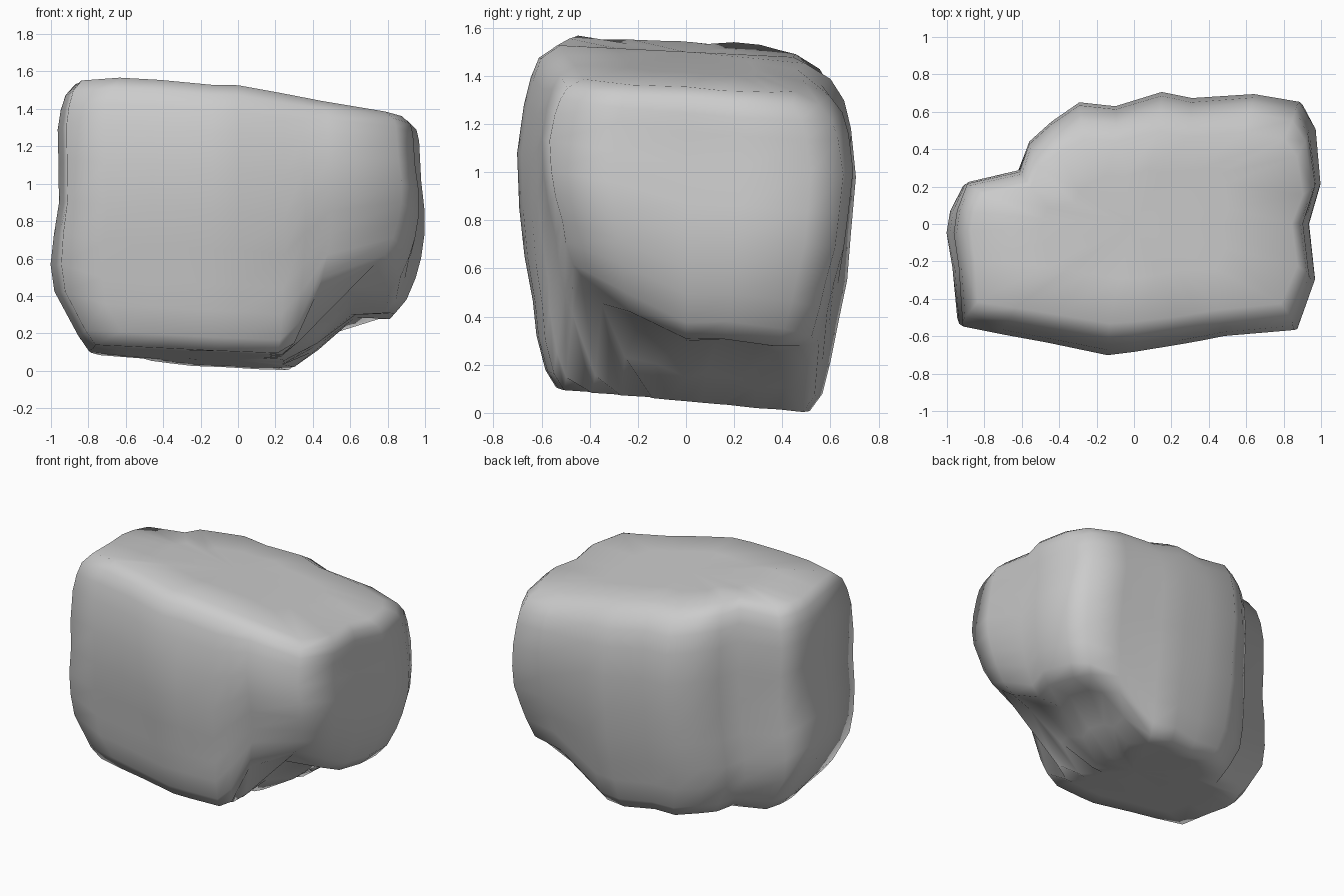
import bpy, bmesh
from mathutils import Vector, noise

cube = bpy.data.objects.get("Cube")
if cube:
    bpy.data.objects.remove(cube, do_unlink=True)

# Plan outline of the boulder, with its chipped back corner
OUTLINE = [(1, .22), (.97, .52), (.9, .66), (.65, .7), (.32, .67), (.15, .71),
           (-.1, .63), (-.3, .65), (-.46, .54), (-.58, .44), (-.63, .29),
           (-.92, .23), (-.98, .08), (-1, -.05), (-.97, -.25), (-.95, -.55),
           (-.72, -.59), (-.48, -.63), (-.15, -.7), (0, -.69), (.25, -.65),
           (.36, -.63), (.5, -.6), (.87, -.56), (.97, -.3), (.94, 0)]

# Section rings: fraction of local height, then reach to left, right, front, back
RINGS = [(0, .25, .25, .25, .25), (0, .42, .45, .45, .42), (0, .6, .65, .62, .58),
         (0, .8, .84, .78, .72), (.05, .86, .9, .84, .79), (.15, .98, .95, .89, .84),
         (.25, 1, .98, .91, .88), (.38, .985, 1, .96, .94), (.52, .96, 1, .99, .97),
         (.68, .965, .98, 1, 1), (.82, .97, .97, .96, .97), (.9, .955, .965, .92, .93),
         (.96, .93, .95, .87, .85), (1, .88, .9, .76, .7), (1, .5, .5, .42, .4)]

# Height of the underside and of the top along x
UNDER = [(-1, .2), (-.85, .06), (-.2, .02), (.32, 0), (.5, .18), (.68, .3),
         (.8, .26), (1, .34)]
CROWN = [(-1, 1.52), (-.85, 1.53), (-.55, 1.55), (-.35, 1.52), (-.12, 1.5),
         (0, 1.5), (.5, 1.41), (1, 1.33)]


def lerp_table(table, x):
    x = max(table[0][0], min(table[-1][0], x))
    for (x0, z0), (x1, z1) in zip(table, table[1:]):
        if x <= x1:
            return z0 + (z1 - z0) * (x - x0) / (x1 - x0)


def clamp(v):
    return max(0, min(1, v))


def surface_point(x, y, h):
    low = lerp_table(UNDER, x) + .09 * clamp(.5 - y)
    # Undercut front corner, stepping up steeply from the foot
    low += .23 * clamp((x - .27) / .13) * clamp((-y - .08) / .4)
    high = lerp_table(CROWN, x) - .05 * y
    p = Vector((x, y, low + (high - low) * h))
    # Stretched noise gives soft vertical furrows
    furrow = noise.noise_vector(Vector((x * 4, y * 4, p.z * 1.5))) * .012
    return p + Vector((furrow.x, furrow.y, 0))


def ring_point(x, y, ring):
    h, left, right, front, back = ring
    return surface_point(x * (right if x > 0 else left),
                         y * (back if y > 0 else front), h)


bm = bmesh.new()
loops = [[bm.verts.new(ring_point(x, y, ring)) for x, y in OUTLINE]
         for ring in RINGS]
n = len(OUTLINE)
for a, b in zip(loops, loops[1:]):
    for i in range(n):
        j = (i + 1) % n
        bm.faces.new((a[i], a[j], b[j], b[i]))

# Close the underside and the top
for loop, h in ((loops[0], 0), (loops[-1], 1)):
    centre = bm.verts.new(surface_point(0, 0, h))
    for i in range(n):
        bm.faces.new((loop[i], loop[(i + 1) % n], centre))
bmesh.ops.recalc_face_normals(bm, faces=bm.faces[:])

mesh = bpy.data.meshes.new("boulder")
bm.to_mesh(mesh)
bm.free()
for poly in mesh.polygons:
    poly.use_smooth = True
boulder = bpy.data.objects.new("boulder", mesh)
bpy.context.collection.objects.link(boulder)

# Plain grey stone
stone = bpy.data.materials.new("grey stone")
stone.use_nodes = True
grey = (.6, .6, .6, 1)
stone.diffuse_color = grey
shader = stone.node_tree.nodes["Principled BSDF"]
shader.inputs["Base Color"].default_value = grey
shader.inputs["Roughness"].default_value = .9
mesh.materials.append(stone)
